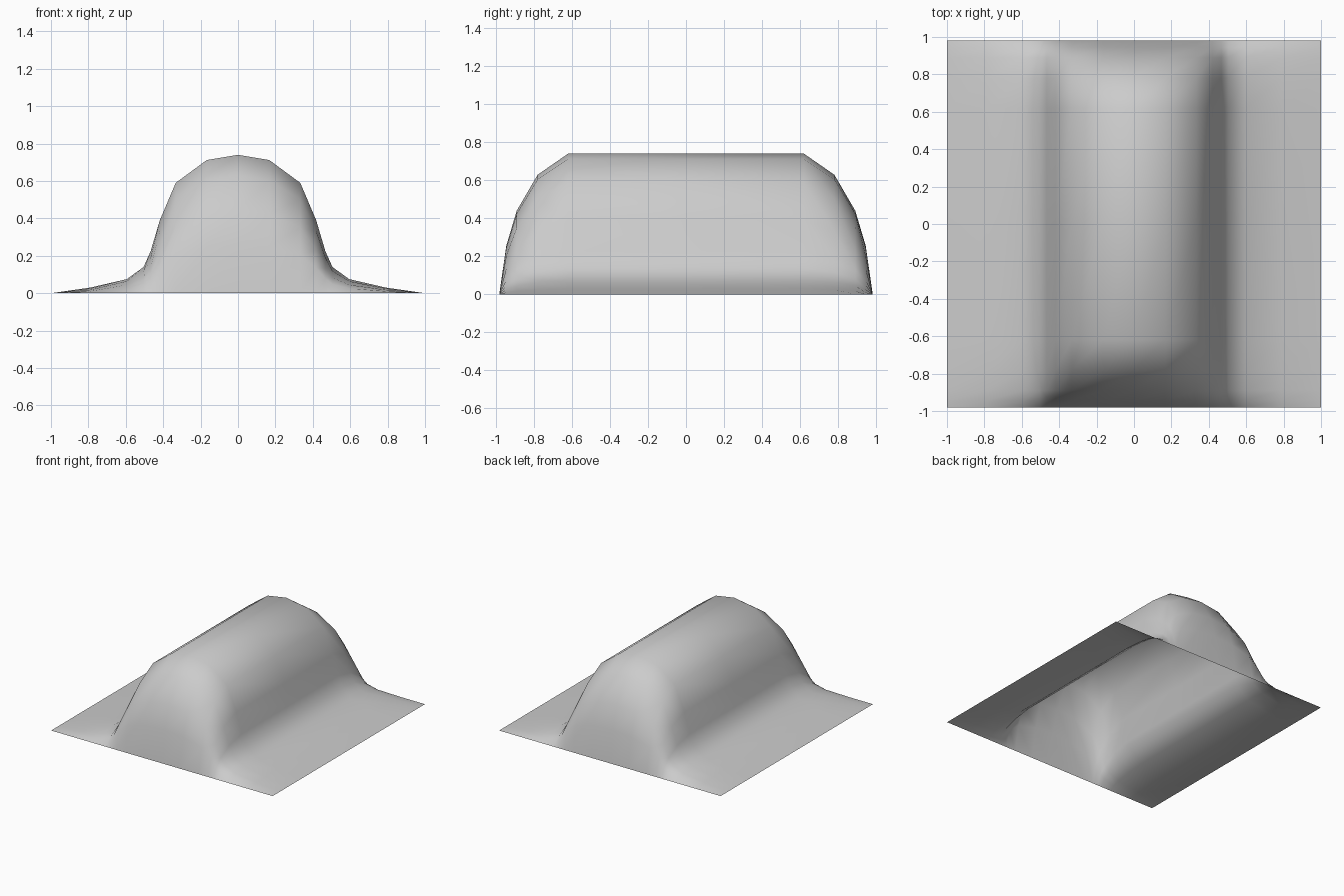
import bpy, bmesh

if "Cube" in bpy.data.objects:
    bpy.data.objects.remove(bpy.data.objects["Cube"])

# Cross-section across x (half: x, height) and end fall-off along y (half: y, factor)
cross = [(0, .74), (.167, .712), (.333, .59), (.418, .39), (.467, .225),
         (.505, .14), (.595, .075), (.79, .03), (1, 0)]
ends = [(0, 1), (.62, 1), (.78, .85), (.89, .595), (.945, .345), (.982, 0)]


def mirrored(half):
    return [(-a, b) for a, b in half[:0:-1]] + half


# Humped sheet: open underneath, flared flanges, ends curving down to the ground
bm = bmesh.new()
rows = [[bm.verts.new((x, y, h * k)) for x, h in mirrored(cross)]
        for y, k in mirrored(ends)]
for a, b in zip(rows, rows[1:]):
    for i in range(len(a) - 1):
        bm.faces.new((a[i], a[i + 1], b[i + 1], b[i])).smooth = True
mesh = bpy.data.meshes.new("humped_cover")
bm.to_mesh(mesh)
bm.free()
cover = bpy.data.objects.new("humped_cover", mesh)
bpy.context.collection.objects.link(cover)
